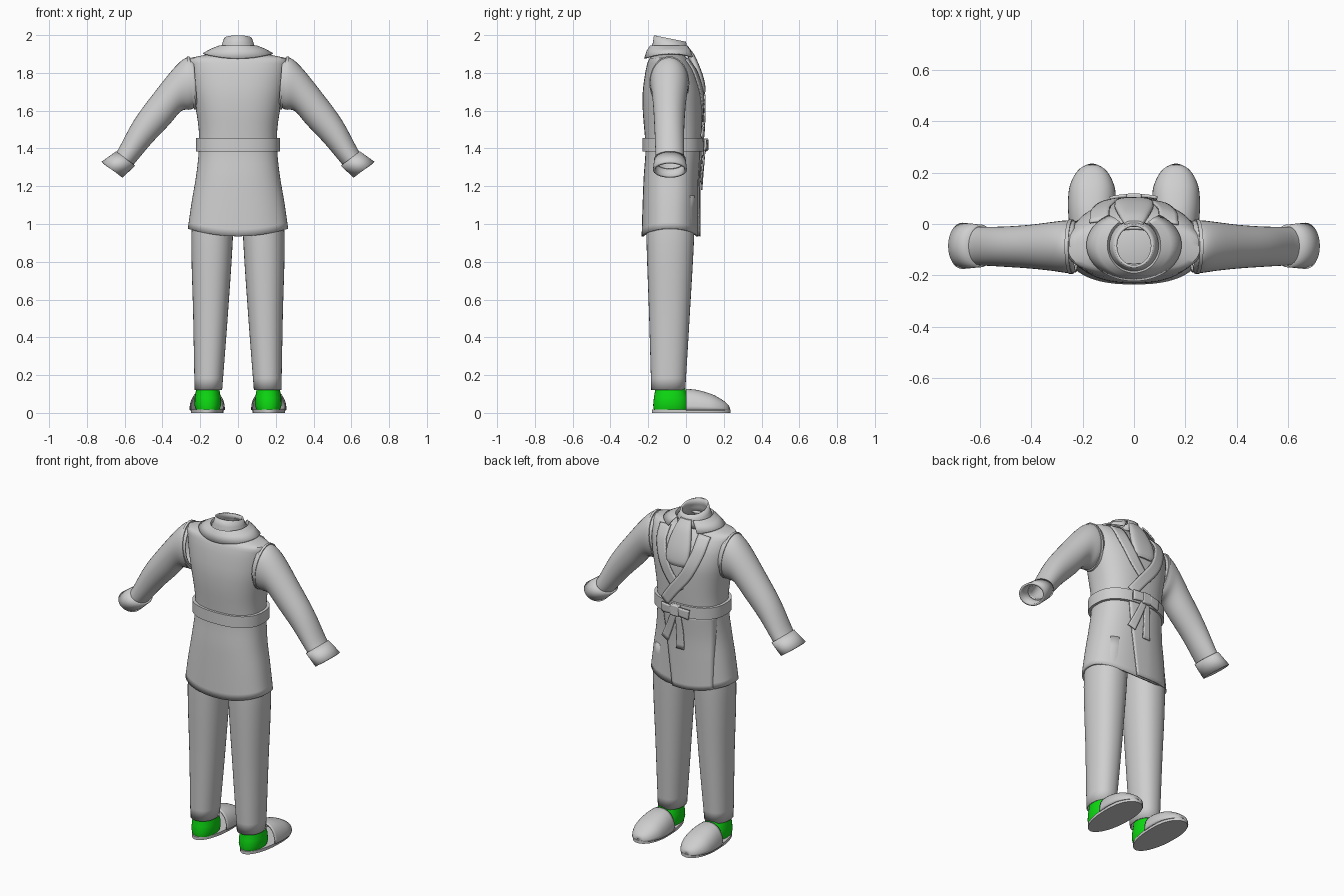
import bpy, bmesh, math
from math import cos, sin, pi
from mathutils import Vector

if "Cube" in bpy.data.objects:
    bpy.data.objects.remove(bpy.data.objects["Cube"])


def material(name, rgb):
    m = bpy.data.materials.new(name)
    m.diffuse_color = (*rgb, 1)
    m.use_nodes = True
    m.node_tree.nodes["Principled BSDF"].inputs["Base Color"].default_value = m.diffuse_color
    return m


GREY = material("light_grey", (0.62, 0.62, 0.62))
GREEN = material("bright_green", (0.004, 0.72, 0.006))


def sample(table, t):
    """Smooth interpolation of table rows, keyed by their first column."""
    i = 0
    while i < len(table) - 2 and t > table[i + 1][0]:
        i += 1
    a, b = table[i], table[i + 1]
    p, n = table[max(i - 1, 0)], table[min(i + 2, len(table) - 1)]
    d = b[0] - a[0]
    u = min(max((t - a[0]) / d, 0), 1)
    out = []
    for k in range(1, len(a)):
        ma = (b[k] - p[k]) / (b[0] - p[0]) * d
        mb = (n[k] - a[k]) / (n[0] - a[0]) * d
        out.append((2*u**3 - 3*u*u + 1) * a[k] + (u**3 - 2*u*u + u) * ma
                   + (3*u*u - 2*u**3) * b[k] + (u**3 - u*u) * mb)
    return out


def steps(a, b, n):
    return [a + (b - a) * i / n for i in range(n + 1)]


def loft(name, rings, closed=True, caps=False, loop=False, thick=0, mat=GREY):
    """Skin a list of rings; thick gives the shell a wall."""
    bm = bmesh.new()
    vs = [[bm.verts.new(p) for p in r] for r in rings]
    n = len(rings[0])
    for i in range(len(vs) if loop else len(vs) - 1):
        a, b = vs[i], vs[(i + 1) % len(vs)]
        for j in range(n if closed else n - 1):
            k = (j + 1) % n
            bm.faces.new((a[j], a[k], b[k], b[j]))
    if caps:
        bm.faces.new(vs[0])
        bm.faces.new(vs[-1])
    bmesh.ops.recalc_face_normals(bm, faces=bm.faces)
    me = bpy.data.meshes.new(name)
    bm.to_mesh(me)
    bm.free()
    me.materials.append(mat)
    ob = bpy.data.objects.new(name, me)
    bpy.context.collection.objects.link(ob)
    if thick:
        m = ob.modifiers.new("wall", 'SOLIDIFY')
        m.thickness, m.offset = thick, 0 if not closed else -1
    return ob


def oval(cx, cy, z, hx, hy, n=40, p=2.0):
    pts = []
    for i in range(n):
        c, s = cos(2*pi*i/n), sin(2*pi*i/n)
        pts.append((cx + hx*math.copysign(abs(c)**(2/p), c),
                    cy + hy*math.copysign(abs(s)**(2/p), s), z))
    return pts


# Coat body: height, half width, back y, front y
COAT = [(0.935, .266, -.235, .065), (1.1, .245, -.23, .065), (1.25, .222, -.224, .067),
        (1.40, .207, -.214, .078), (1.5, .208, -.221, .084), (1.6, .222, -.229, .088),
        (1.7, .242, -.229, .086), (1.8, .257, -.216, .06), (1.85, .262, -.205, .03),
        (1.878, .255, -.192, .005), (1.89, .20, -.18, -.005), (1.915, .10, -.165, -.01)]
P = 2.4


def hem(x, z):
    return z + 0.04 * (x / .265)**2 * max(0, (1.3 - z) / .365)


def front_y(x, z):
    hx, yb, yf = sample(COAT, z)
    r = min(abs(x) / hx, 1)
    return (yb + yf) / 2 + (yf - yb) / 2 * (1 - r**P)**(1 / P)


def coat_ring(z, grow=0):
    hx, yb, yf = sample(COAT, z)
    r = oval(0, (yb + yf)/2, z, hx + grow, (yf - yb)/2 + grow, 56, P)
    return [(x, y, hem(x, z)) for x, y, _ in r]


zs = steps(.935, 1.85, 24) + [1.865, 1.878, 1.885, 1.89, 1.90, 1.915]
loft("coat", [coat_ring(z) for z in zs], thick=.012)


def patch(name, path, w0, w1, off, n=20, thick=.008):
    """Cloth band lying on the front of the coat, path rows are (t, x, z)."""
    rings = []
    for t in steps(0, path[-1][0], n):
        x, z = sample(path, t)
        e = .02
        x1, z1 = sample(path, min(t + e, path[-1][0]))
        x0, z0 = sample(path, max(t - e, 0))
        d = Vector((x1 - x0, z1 - z0)).normalized()
        w = w0 + (w1 - w0) * t / path[-1][0]
        row = []
        for s in steps(-w/2, w/2, 5):
            px, pz = x - d.y*s, min(z + d.x*s, 1.885)
            row.append((px, front_y(px, pz) + off, pz))
        rings.append(row)
    return loft(name, rings, closed=False, thick=thick)


# Crossing lapels
LAPEL = [(0, .135, 1.875), (1, .125, 1.78), (2, .07, 1.65), (3, -.02, 1.535), (4, -.085, 1.45)]
patch("under_lapel", [(t, x, z) for t, x, z in LAPEL[:4]], .075, .06, .005)
patch("over_lapel", [(t, -x, z) for t, x, z in LAPEL], .075, .06, .012)

# Overlapping skirt front
rows = []
for z in steps(.935, 1.40, 16):
    edge = .04 + .06 * (z - .935) / .465
    rows.append([(x, front_y(x, z) + .009 * min(1, (x + .2) / .15), hem(x, z))
                 for x in steps(-.2, edge, 14)])
loft("skirt_overlap", rows, closed=False, thick=.006)

# Belt, knot, loops and hanging ends
loft("belt", [[(x, y, z) for x, y, _ in oval(0, -.068, 0, hx, hy, 56, P)]
              for z, hx, hy in ((1.385, .205, .145), (1.385, .223, .163),
                                (1.455, .223, .163), (1.455, .205, .145))], loop=True)


def box(name, loc, size, bevel):
    bpy.ops.mesh.primitive_cube_add(size=1, location=loc)
    ob = bpy.context.object
    ob.name, ob.scale = name, size
    bpy.ops.object.transform_apply(location=False, rotation=False)
    ob.data.materials.append(GREY)
    m = ob.modifiers.new("bevel", 'BEVEL')
    m.width, m.segments = bevel, 2


box("belt_knot", (0, .103, 1.42), (.058, .03, .066), .006)
patch("belt_loop_left", [(0, .02, 1.42), (1, .09, 1.418)], .05, .058, .03, 6, .012)
patch("belt_loop_right", [(0, -.02, 1.42), (1, -.09, 1.41)], .05, .058, .03, 6, .012)
patch("belt_end_left", [(0, .01, 1.40), (1, .045, 1.31), (2, .085, 1.22)], .035, .05, .022, 8)
patch("belt_end_right", [(0, -.01, 1.40), (1, -.02, 1.29), (2, -.02, 1.18)], .035, .05, .018, 8)

# Turned-down collar around the back of the neck
rings = []
for hx, hy, z, dip in ((.095, .098, 1.925, 0), (.105, .108, 1.94, 0), (.14, .122, 1.925, .008),
                       (.183, .136, 1.902, .026)):
    rings.append([(hx*cos(a), -.082 + hy*sin(a), z - dip*sin(a)**2)
                  for a in steps(math.radians(58), math.radians(-238), 40)])
loft("collar", rings, closed=False, thick=.008)

# Standing neckband, higher at the back
rings = []
for z, hx, hy, tilt in ((1.89, .10, .10, 0), (1.93, .097, .098, .06), (1.95, .085, .09, .12),
                        (1.982, .075, .085, .2)):
    rings.append([(x, y, z - tilt*(y + .085)) for x, y, _ in oval(0, -.085, z, hx, hy, 36)])
loft("neckband", rings, thick=.01)
loft("shirt", [oval(0, -.085, 1.89, .09, .09, 36), oval(0, -.085, 1.90, .05, .05, 36)], caps=True)

# Neckcloth puffing out over the chest
CLOTH = [(0, 1.94, .0, .035, .012), (1, 1.885, .03, .055, .02), (2, 1.79, .067, .075, .022),
         (3, 1.715, .086, .07, .018), (4, 1.685, .086, .045, .01)]
rings = []
for t in steps(0, 4, 14):
    z, y, hx, hy = sample(CLOTH, t)
    rings.append(oval(0, y, z, hx, hy, 24, 2.6))
loft("neckcloth", rings, caps=True)

# Sleeve: top x, z, bottom x, z, half depth, centre y
SLEEVE = [(0, .235, 1.875, .215, 1.625, .10, -.088), (1, .275, 1.88, .25, 1.606, .102, -.088),
          (2, .335, 1.83, .30, 1.598, .095, -.087), (3, .44, 1.70, .365, 1.525, .085, -.088),
          (4, .55, 1.55, .46, 1.425, .078, -.088), (5, .637, 1.39, .55, 1.318, .075, -.086),
          (6, .665, 1.36, .58, 1.29, .074, -.086)]
CUFF = [(0, .645, 1.385, .545, 1.308, .083, -.085), (1, .722, 1.33, .612, 1.245, .09, -.085)]


def tilted_ring(row, s, grow=0, n=32):
    tx, tz, bx, bz, hy, cy = row
    c = Vector((s*(tx + bx)/2, cy, (tz + bz)/2))
    up = Vector((s*(tx - bx)/2, 0, (tz - bz)/2))
    up += up.normalized() * grow
    side = Vector((0, hy + grow, 0))
    return [c + up*cos(2*pi*i/n) + side*sin(2*pi*i/n) for i in range(n)]


# Trouser leg: height, centre x, half width, centre y, half depth
LEG = [(.12, .157, .073, -.094, .09), (.5, .146, .091, -.088, .107),
       (.95, .136, .110, -.083, .127), (1.15, .125, .098, -.08, .127)]
# Slipper upper: y, half width, height
UPPER = [(0, .086, .124), (.05, .09, .12), (.1, .09, .108), (.15, .083, .09),
         (.2, .058, .06), (.222, .032, .04), (.23, .008, .024)]

for s, side in ((-1, "left"), (1, "right")):
    loft("sleeve_" + side, [tilted_ring(sample(SLEEVE, t), s) for t in steps(0, 6, 24)], thick=.008)
    loft("cuff_" + side, [tilted_ring(sample(CUFF, t), s) for t in (0, .5, 1)], thick=.012)
    # Raised armhole edge
    loft("armhole_" + side, [tilted_ring((.263 + dx, 1.882, .228 + dx, 1.612, .10, -.088), s, g)
                             for dx, g in ((-.008, -.012), (-.008, .006), (.006, .006), (.006, -.012))],
         loop=True)
    rings = []
    for z in steps(.12, 1.15, 16):
        cx, hx, cy, hy = sample(LEG, z)
        rings.append(oval(s*cx, cy, z, hx, hy, 36, 2.2))
    loft("trouser_" + side, rings, thick=.008)
    # Sock and slipper
    loft("sock_" + side, [oval(s*.16, cy, z, hx, hy, 32, 2.2) for z, cy, hx, hy in
                          ((.016, -.08, .062, .09), (.04, -.08, .07, .094), (.08, -.08, .069, .09),
                           (.11, -.082, .064, .083), (.135, -.085, .06, .08))], caps=True, mat=GREEN)
    outline = [(s*.163 + cos(a)*(.086 + .01*sin(a)), .0275 + .2075*math.copysign(abs(sin(a))**.85, sin(a)))
               for a in [2*pi*i/48 for i in range(48)]]
    loft("sole_" + side, [[(x, y, z) for x, y in outline] for z in (0, .018)], caps=True)
    rings = []
    for y in steps(0, .2, 12) + [.212, .222, .23]:
        hx, h = sample(UPPER, y)
        rings.append([(s*.163 + hx*math.copysign(abs(cos(a))**.85, cos(a)), y,
                       .014 + (h - .014)*sin(a)**.85 if 0 < a < pi - 1e-6 else .014)
                      for a in steps(0, pi, 20)])
    loft("slipper_" + side, rings, closed=False, thick=.006)

# Smooth shading with sharp rims
bpy.ops.object.select_all(action='SELECT')
bpy.context.view_layer.objects.active = bpy.data.objects["coat"]
bpy.ops.object.shade_smooth_by_angle(angle=math.radians(40))
